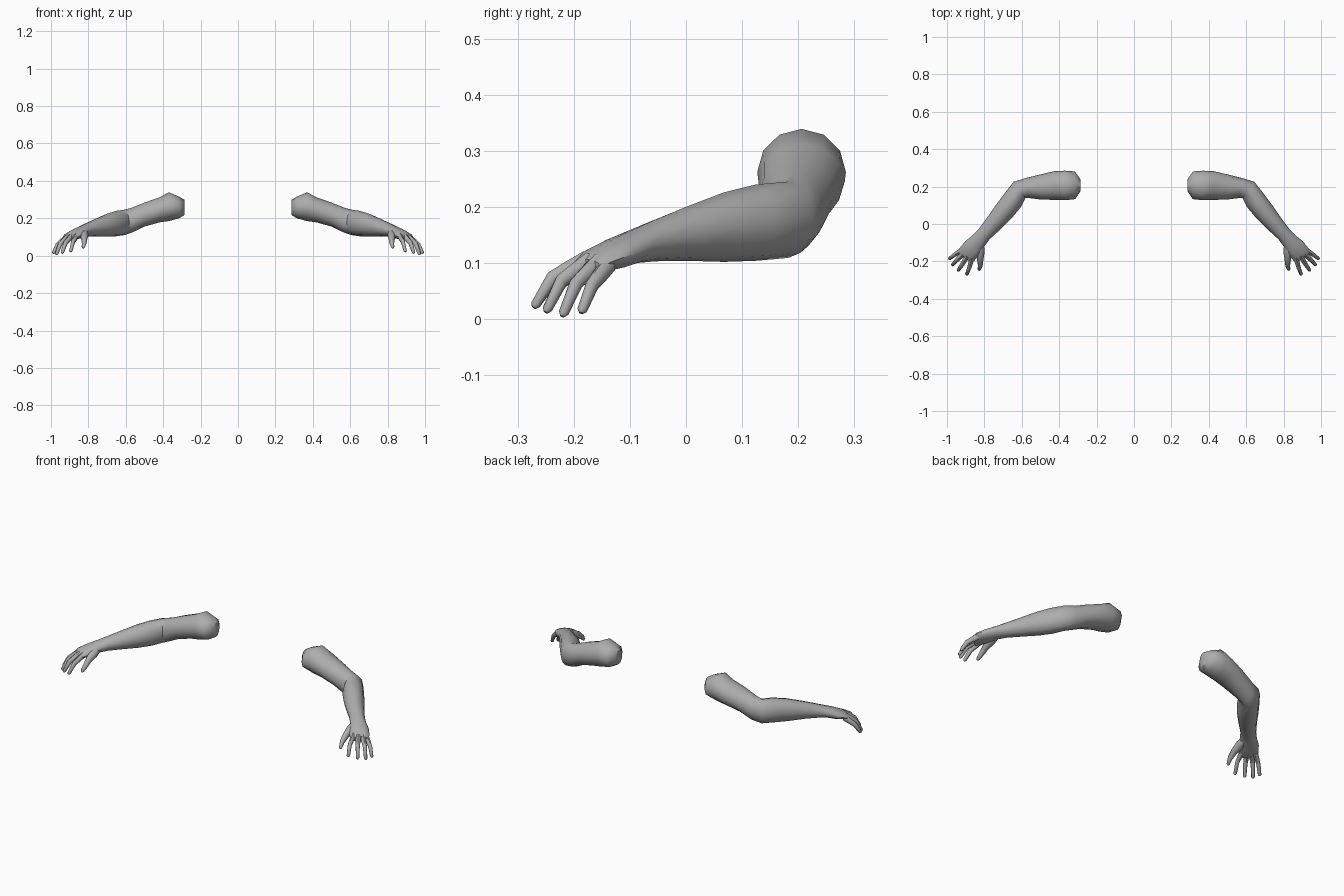
import bpy, bmesh, math
from mathutils import Vector

skin = bpy.data.materials.new("grey")
skin.diffuse_color = (0.42, 0.42, 0.42, 1)


def loft(name, rings, sides, upright):
    """Skin elliptical rings (x, y, z, half width, half height) into a closed tube."""
    bm = bmesh.new()
    pts = [Vector(r[:3]) for r in rings]
    loops = []
    for i, (x, y, z, hw, hh) in enumerate(rings):
        a, b = pts[max(i - 1, 0)], pts[min(i + 1, len(pts) - 1)]
        t = b - a
        if i and i + 1 < len(pts):
            t = (pts[i] - a).normalized() + (b - pts[i]).normalized()
        if upright:
            t.z = 0
        t.normalize()
        side = t.cross(Vector((0, 0, 1))).normalized()
        up = side.cross(t)
        loop = []
        for k in range(sides):
            q = 2 * math.pi * k / sides
            loop.append(bm.verts.new(pts[i] + side * hw * math.cos(q) + up * hh * math.sin(q)))
        loops.append(loop)
    for l, m in zip(loops, loops[1:]):
        for k in range(sides):
            n = (k + 1) % sides
            bm.faces.new((l[k], l[n], m[n], m[k]))
    bm.faces.new(loops[0])
    bm.faces.new(loops[-1])
    bmesh.ops.recalc_face_normals(bm, faces=bm.faces)
    me = bpy.data.meshes.new(name)
    bm.to_mesh(me)
    bm.free()
    me.materials.append(skin)
    ob = bpy.data.objects.new(name, me)
    bpy.context.collection.objects.link(ob)
    ob.modifiers.new("mirror", 'MIRROR').use_mirror_merge = False
    bpy.ops.object.select_all(action='DESELECT')
    ob.select_set(True)
    bpy.context.view_layer.objects.active = ob
    bpy.ops.object.shade_smooth_by_angle(angle=math.radians(50))
    return ob


# shoulder cap, upper arm, elbow, forearm, wrist and palm
loft("arm", [
    (0.285, 0.207, 0.258, 0.030, 0.040),
    (0.315, 0.207, 0.258, 0.074, 0.058),
    (0.370, 0.206, 0.262, 0.079, 0.077),
    (0.420, 0.206, 0.245, 0.077, 0.067),
    (0.500, 0.197, 0.220, 0.067, 0.064),
    (0.570, 0.192, 0.189, 0.054, 0.067),
    (0.612, 0.182, 0.177, 0.054, 0.068),
    (0.650, 0.125, 0.172, 0.057, 0.068),
    (0.695, 0.068, 0.164, 0.055, 0.062),
    (0.752, 0.000, 0.152, 0.047, 0.048),
    (0.802, -0.055, 0.140, 0.040, 0.037),
    (0.830, -0.088, 0.131, 0.043, 0.031),
    (0.862, -0.125, 0.117, 0.052, 0.028),
    (0.893, -0.163, 0.103, 0.052, 0.022),
    (0.906, -0.180, 0.093, 0.045, 0.014),
], 12, True)

# fingers: knuckle, middle joint, tip
fingers = {
    "index_finger": [(0.864, -0.175, 0.107), (0.882, -0.238, 0.073), (0.894, -0.268, 0.026)],
    "middle_finger": [(0.890, -0.170, 0.105), (0.922, -0.222, 0.068), (0.939, -0.247, 0.018)],
    "ring_finger": [(0.908, -0.156, 0.102), (0.950, -0.196, 0.063), (0.970, -0.218, 0.011)],
    "little_finger": [(0.918, -0.138, 0.097), (0.964, -0.168, 0.059), (0.986, -0.185, 0.016)],
}
for name, (a, b, c) in fingers.items():
    m = tuple((p + q) / 2 for p, q in zip(a, b))
    e = tuple(q + (q - p) * 0.12 for p, q in zip(b, c))
    loft(name, [a + (0.014, 0.016), m + (0.013, 0.015), b + (0.011, 0.013),
                c + (0.009, 0.009), e + (0.004, 0.004)], 8, False)

# thumb with its fleshy base
loft("thumb", [
    (0.822, -0.100, 0.128, 0.018, 0.018),
    (0.822, -0.145, 0.112, 0.024, 0.023),
    (0.822, -0.190, 0.093, 0.017, 0.018),
    (0.822, -0.222, 0.069, 0.013, 0.014),
    (0.827, -0.243, 0.046, 0.009, 0.009),
    (0.828, -0.247, 0.040, 0.004, 0.004),
], 8, False)
